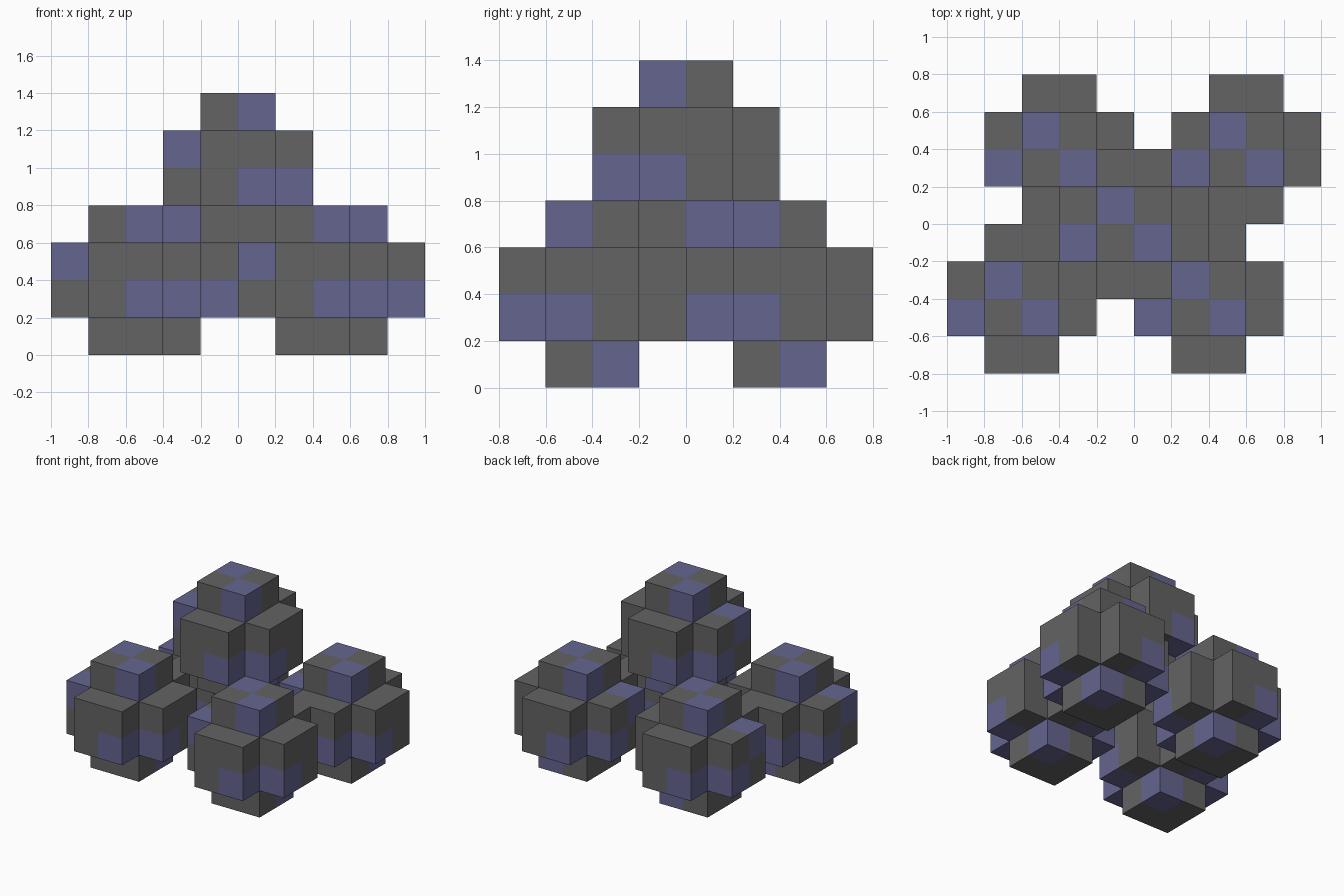
import bpy
import bmesh
from itertools import product
from mathutils import Vector

cube = bpy.data.objects.get("Cube")
if cube:
    bpy.data.objects.remove(cube, do_unlink=True)

UNIT = 0.2


def make_material(name, color):
    mat = bpy.data.materials.new(name)
    mat.use_nodes = True
    mat.diffuse_color = color
    mat.node_tree.nodes["Principled BSDF"].inputs["Base Color"].default_value = color
    return mat


stone = make_material("stone grey", (0.125, 0.125, 0.125, 1))
violet = make_material("dusty violet", (0.13, 0.13, 0.28, 1))

# Cells coloured violet in every cluster, counted from its lowest corner
VIOLET_CELLS = {
    (2, 2, 0),
    (2, 0, 1), (3, 1, 1), (1, 3, 1), (0, 2, 1),
    (0, 1, 2),
    (1, 2, 3), (2, 1, 3),
}

# Three crossing bars: at most one coordinate of a cell lies on the outside
CELLS = {c for c in product(range(4), repeat=3)
         if sum(v in (0, 3) for v in c) <= 1}


def build_cluster_mesh():
    """Outer skin of the six-armed block, one square per exposed cell side."""
    bm = bmesh.new()
    for cell in sorted(CELLS):
        for axis, sign in product(range(3), (-1, 1)):
            beside = list(cell)
            beside[axis] += sign
            if tuple(beside) in CELLS:
                continue
            normal, u = Vector((0, 0, 0)), Vector((0, 0, 0))
            normal[axis] = sign
            u[(axis + 1) % 3] = 1
            v = normal.cross(u)
            center = Vector(cell) - Vector((1.5, 1.5, 1.5)) + normal / 2
            corners = [center + (a * u + b * v) / 2
                       for a, b in ((-1, -1), (1, -1), (1, 1), (-1, 1))]
            face = bm.faces.new([bm.verts.new(p * UNIT) for p in corners])
            face.material_index = int(cell in VIOLET_CELLS)
    bmesh.ops.remove_doubles(bm, verts=bm.verts, dist=0.001)
    mesh = bpy.data.meshes.new("cluster")
    bm.to_mesh(mesh)
    bm.free()
    mesh.materials.append(stone)
    mesh.materials.append(violet)
    return mesh


# Four clusters interlock at the base and a fifth rests on them
cluster = build_cluster_mesh()
for name, place in {
    "front_right_cluster": (-0.6, -0.4, 0.4),
    "front_left_cluster": (0.4, -0.4, 0.4),
    "back_right_cluster": (-0.4, 0.4, 0.4),
    "back_left_cluster": (0.6, 0.4, 0.4),
    "top_cluster": (0, 0, 1.0),
}.items():
    obj = bpy.data.objects.new(name, cluster)
    obj.location = place
    bpy.context.collection.objects.link(obj)
